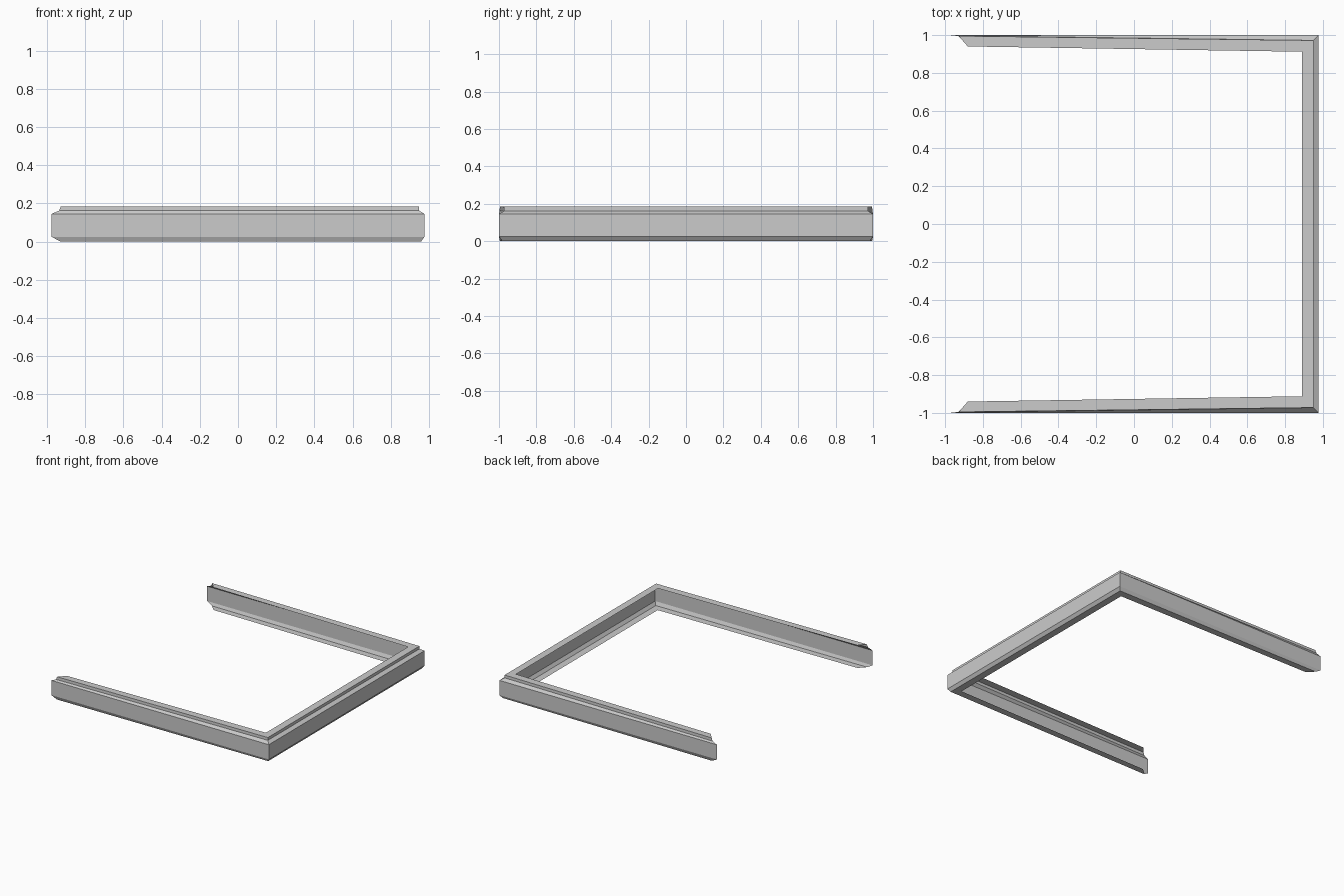
import bpy, bmesh

if "Cube" in bpy.data.objects:
    bpy.data.objects.remove(bpy.data.objects["Cube"])

# Open channel profile: (inset at the mitred corners, x and y at the free end, z)
profile = [
    (0.075, -0.88, 0.943, 0.0),     # bottom lip, inner edge
    (0.018, -0.93, 0.995, 0.0),     # bottom lip, outer edge
    (0.0,   -0.977, 1.0,  0.025),   # wall bottom
    (0.0,   -0.977, 1.0,  0.145),   # wall top
    (0.028, -0.937, 0.997, 0.162),  # bevel top
    (0.028, -0.928, 0.995, 0.185),  # top lip, outer edge
    (0.088, -0.88, 0.940, 0.185),   # top lip, inner edge
]


def free_end(side):
    return [(x, side * y, z) for _, x, y, z in profile]


def corner(side):
    return [(0.977 - d, side * (1 - d), z) for d, _, _, z in profile]


def channel(name, start, end):
    """Bridge two profile sections with flat strips."""
    bm = bmesh.new()
    a = [bm.verts.new(p) for p in start]
    b = [bm.verts.new(p) for p in end]
    for i in range(len(a) - 1):
        bm.faces.new((a[i], b[i], b[i + 1], a[i + 1]))
    mesh = bpy.data.meshes.new(name)
    bm.to_mesh(mesh)
    bm.free()
    obj = bpy.data.objects.new(name, mesh)
    bpy.context.collection.objects.link(obj)
    return obj


# Two side rails and the cross rail joining them
channel("front_rail", free_end(-1), corner(-1))
channel("cross_rail", corner(-1), corner(1))
channel("back_rail", corner(1), free_end(1))
